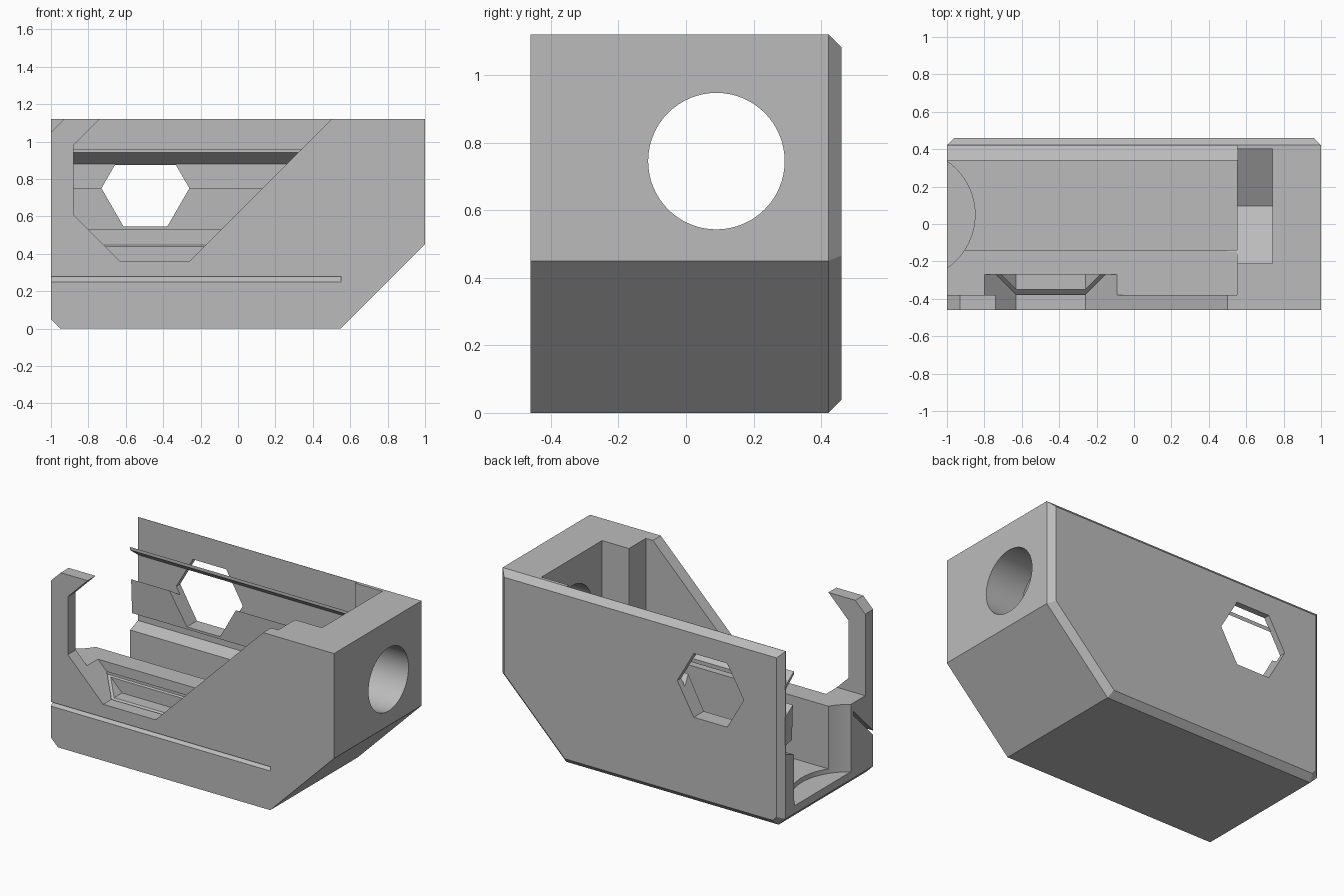
import bpy, bmesh, math
from mathutils import Vector

old = bpy.data.objects.get("Cube")
if old:
    bpy.data.objects.remove(old)

grey = bpy.data.materials.new("plain_grey")
grey.use_nodes = True
colour = (0.5, 0.5, 0.5, 1)
grey.diffuse_color = colour
grey.node_tree.nodes["Principled BSDF"].inputs["Base Color"].default_value = colour


def prism(name, points, axis, start, end):
    """Extrude a 2D outline along x (points are y, z), y (x, z) or z (x, y)."""
    place = {"x": lambda p: (start, *p),
             "y": lambda p: (p[0], start, p[1]),
             "z": lambda p: (*p, start)}[axis]
    step = Vector([(end - start) * (a == axis) for a in "xyz"])
    bm = bmesh.new()
    face = bm.faces.new([bm.verts.new(place(p)) for p in points])
    top = bmesh.ops.extrude_face_region(bm, geom=[face])["geom"]
    bmesh.ops.translate(bm, vec=step,
                        verts=[g for g in top if isinstance(g, bmesh.types.BMVert)])
    bmesh.ops.recalc_face_normals(bm, faces=bm.faces)
    mesh = bpy.data.meshes.new(name)
    bm.to_mesh(mesh)
    bm.free()
    mesh.materials.append(grey)
    obj = bpy.data.objects.new(name, mesh)
    bpy.context.collection.objects.link(obj)
    return obj


def rect(a0, b0, a1, b1):
    return [(a0, b0), (a1, b0), (a1, b1), (a0, b1)]


def ring(a, b, radius, sides, turn=0):
    angles = [math.tau * i / sides + turn for i in range(sides)]
    return [(a + radius * math.cos(t), b + radius * math.sin(t)) for t in angles]


def cut(target, *cutters):
    bpy.context.view_layer.objects.active = target
    for cutter in cutters:
        mod = target.modifiers.new("cut", "BOOLEAN")
        mod.operation = "DIFFERENCE"
        mod.solver = "EXACT"
        mod.object = cutter
        bpy.ops.object.modifier_apply(modifier=mod.name)
        bpy.data.objects.remove(cutter)


# Housing block with sloped nose and chamfered back edges
outline = [(-0.95, 0), (0.55, 0), (1, 0.45), (1, 1.12), (-1, 1.12), (-1, 0.05)]
housing = prism("housing", outline, "y", -0.46, 0.46)
bm = bmesh.new()
bm.from_mesh(housing.data)
rim = [e for e in bm.edges if all(v.co.y > 0.45 for v in e.verts)]
bmesh.ops.bevel(bm, geom=rim, offset=0.038, segments=1, affect="EDGES")
bm.to_mesh(housing.data)
bm.free()

# Main cavity, open at the top and the left end, stepping down to a channel
cavity = [(-0.38, 1.3), (-0.38, 0.53), (-0.14, 0.53), (-0.14, 0.13),
          (0.34, 0.13), (0.34, 0.43), (0.42, 0.46), (0.42, 1.3)]
# Front opening with sloping sides, cut into the shelf behind
window = [(-0.74, 1.12), (-0.88, 0.98), (-0.88, 0.61), (-0.63, 0.36),
          (-0.26, 0.36), (0.5, 1.12), (0.6, 1.22), (-0.74, 1.22)]
# Sloping strap slot through the front wall
slot = [(-0.47, 0.24), (-0.262, 0.448), (-0.262, 0.475), (-0.47, 0.267)]
# Nut pocket with vee bottom
pocket = [(-0.21, 1.3), (-0.21, 0.565), (0.095, 0.39), (0.40, 0.565), (0.40, 1.3)]
cut(housing,
    prism("cavity_cutter", cavity, "x", -1.2, 0.55),
    prism("window_cutter", window, "y", -0.6, -0.27),
    prism("corner_cutter", [(-1.1, 0.95), (-0.83, 1.22), (-1.1, 1.22)], "y", -0.6, -0.3),
    prism("slot_cutter", slot, "x", -1.2, 0.55),
    prism("pocket_cutter", pocket, "x", 0.5, 0.74),
    prism("bore_cutter", ring(0.09, 0.745, 0.202, 64), "x", 0.5, 1.2),
    prism("scoop_cutter", ring(-1.196, 0.05, 0.346, 64), "z", 0.1, 0.6))

# Raised lower panel and thin slanted fin along the inside of the back wall
panel = prism("back_panel", [(0.425, 0.52), (0.36, 0.53), (0.35, 0.75), (0.425, 0.70)],
              "x", -1, 0.555)
prism("back_fin", [(0.34, 0.94), (0.425, 0.875), (0.425, 0.90), (0.34, 0.96)],
      "x", -1, 0.555)

# Hexagonal hole through the back wall and panel
for part in (housing, panel):
    cut(part, prism("hex_cutter", ring(-0.495, 0.75, 0.235, 6), "y", 0.3, 0.6))

# Smooth bore and scoop, sharp edges elsewhere
bpy.ops.object.select_all(action="DESELECT")
housing.select_set(True)
bpy.context.view_layer.objects.active = housing
bpy.ops.object.shade_smooth_by_angle(angle=math.radians(25))
